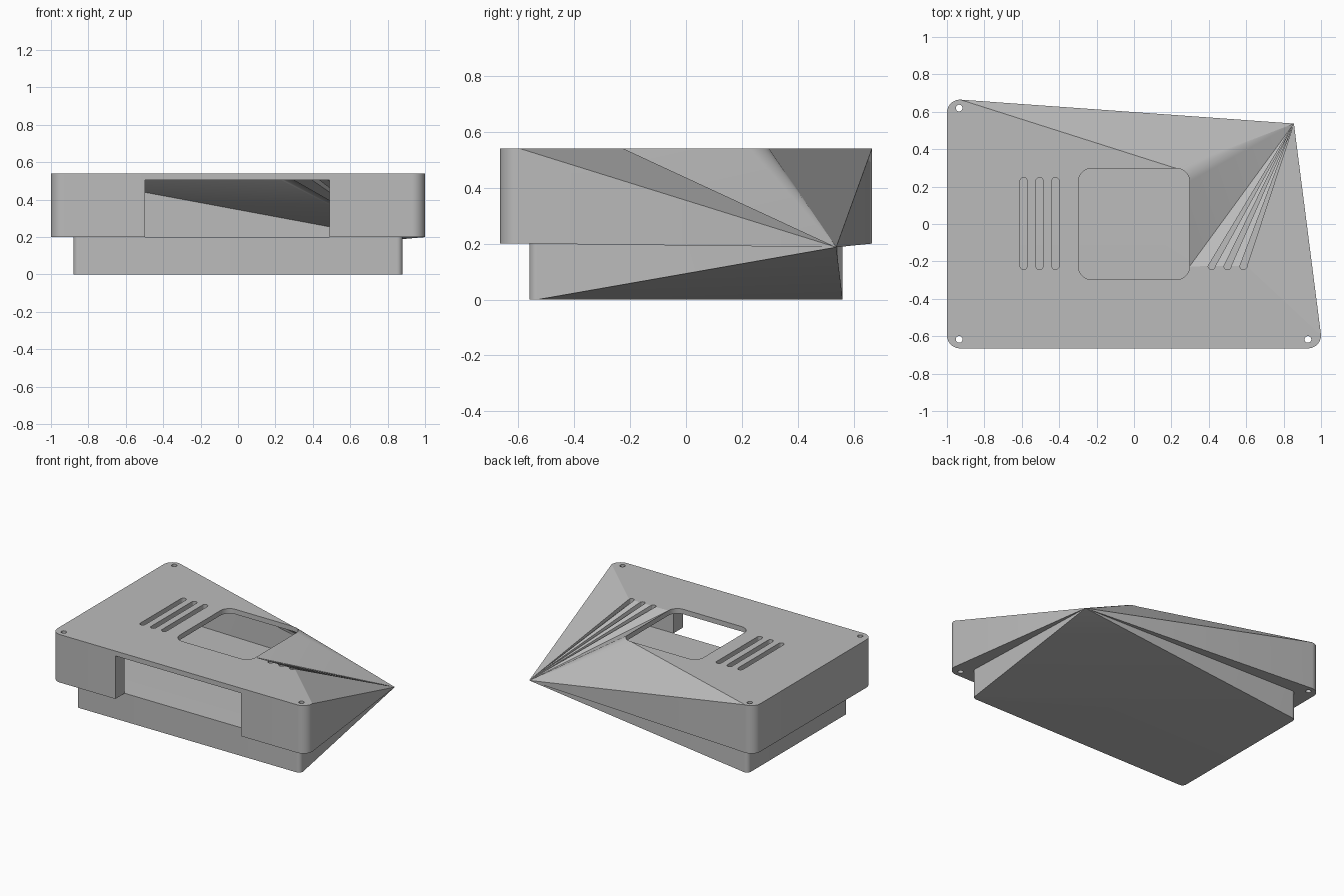
import bpy, bmesh
from math import cos, sin, pi, radians

if "Cube" in bpy.data.objects:
    bpy.data.objects.remove(bpy.data.objects["Cube"], do_unlink=True)

TOP, CEIL, FLOOR = 0.54, 0.505, 0.2
APEX = (0.855, 0.537, 0.187)      # point into which the back left corner is drawn

grey = bpy.data.materials.new("grey_plastic")
grey.use_nodes = True
colour = (0.5, 0.5, 0.5, 1)
grey.diffuse_color = colour
grey.node_tree.nodes["Principled BSDF"].inputs["Base Color"].default_value = colour


def arc(cx, cy, r, start, end, n=10):
    angles = [radians(start + (end - start) * i / n) for i in range(n + 1)]
    return [(cx + r * cos(a), cy + r * sin(a)) for a in angles]


def corners(hx, hy, r):
    """Arcs: front +x, back +x, back -x, front -x."""
    x, y = hx - r, hy - r
    return (arc(x, -y, r, -90, 0), arc(x, y, r, 0, 90),
            arc(-x, y, r, 90, 180), arc(-x, -y, r, 180, 270))


def at(points, z):
    return [p if len(p) == 3 else (p[0], p[1], z) for p in points]


def face(bm, points):
    unique = list(dict.fromkeys(points))
    if len(unique) > 2:
        bm.faces.new([bm.verts.new(p) for p in unique])


def walls(bm, points, z0, z1, closed=True):
    low, high = at(points, z0), at(points, z1)
    for i in range(len(points) - (not closed)):
        j = (i + 1) % len(points)
        face(bm, [low[i], low[j], high[j], high[i]])


def fill(bm, loops, z):
    """Flat sheet: first loop is the outline, the others are holes."""
    edges = []
    for loop in loops:
        vs = [bm.verts.new(p) for p in at(loop, z)]
        edges += [bm.edges.new((vs[i - 1], vs[i])) for i in range(len(vs))]
    bmesh.ops.triangle_fill(bm, use_beauty=True, use_dissolve=False,
                            edges=edges, normal=(0, 0, 1))


def finish(bm, name):
    bmesh.ops.remove_doubles(bm, verts=bm.verts[:], dist=0.0002)
    bmesh.ops.recalc_face_normals(bm, faces=bm.faces[:])
    mesh = bpy.data.meshes.new(name)
    bm.to_mesh(mesh)
    bm.free()
    obj = bpy.data.objects.new(name, mesh)
    bpy.context.collection.objects.link(obj)
    mesh.materials.append(grey)
    bpy.ops.object.select_all(action='DESELECT')
    obj.select_set(True)
    bpy.context.view_layer.objects.active = obj
    bpy.ops.object.shade_smooth_by_angle(angle=radians(12))


# Outlines: outer lid, cavity (same as the base), window, slots, screw holes
o_fr, _, o_bl, o_fl = corners(1.0, 0.665, 0.07)
c_fr, _, c_bl, c_fl = corners(0.88, 0.56, 0.03)
w_fr, w_br, w_bl, w_fl = corners(0.297, 0.297, 0.07)
o_gap = [(-0.497, -0.665), (0.49, -0.665)]
c_gap = [(-0.497, -0.56), (0.49, -0.56)]
SLOT_R = 0.019
left_slots = [arc(x, 0.23, SLOT_R, 0, 180) + arc(x, -0.225, SLOT_R, 180, 360)
              for x in (-0.59, -0.505, -0.42)]
slot_ends = [arc(x, -0.225, SLOT_R, 360, 180) for x in (0.585, 0.5, 0.415)]
screws = [arc(x, y, 0.018, 0, 342, 19)
          for x, y in ((0.93, -0.617), (-0.935, 0.62), (-0.935, -0.617))]


def pierced_sheet(bm, fr, bl, fl, gap, z, holes):
    """Flat panel around the window, plus the facets running to the apex."""
    outline = bl + fl + gap + fr
    for end in slot_ends:
        outline = outline + end
    for part in (w_fr, w_fl, w_bl, w_br):
        outline = outline + part[::-1]
    # the window corner on the apex side belongs to the facets only
    outline = outline[:-len(w_br)] + [w_br[-1]]
    fill(bm, [outline] + holes, z)
    chain = [fr[-1]]
    for end in slot_ends:
        face(bm, at([chain[-1], end[0], APEX], z))
        chain = [end[-1]]
    chain += [w_fr[-1]] + w_br + [bl[0]]
    for a, b in zip(chain, chain[1:]):
        face(bm, at([a, b, APEX], z))


# Lid
bm = bmesh.new()
pierced_sheet(bm, o_fr, o_bl, o_fl, o_gap, TOP, left_slots + screws)
pierced_sheet(bm, c_fr, c_bl, c_fl, c_gap, CEIL, left_slots)
outer = o_gap[1:] + o_fr + [APEX] + o_bl + o_fl + o_gap[:1]
inner = c_gap[1:] + c_fr + [APEX] + c_bl + c_fl + c_gap[:1]
walls(bm, outer, CEIL, TOP)
walls(bm, outer, FLOOR, CEIL, closed=False)
walls(bm, inner, FLOOR, CEIL, closed=False)
for hole in left_slots + [e + [APEX] for e in slot_ends] + [w_fr + w_br + w_bl + w_fl]:
    walls(bm, hole, CEIL, TOP)
for hole in screws:
    walls(bm, hole, FLOOR, TOP)

# Front opening: soffit and jambs
face(bm, at(o_gap + c_gap[::-1], CEIL))
for o, c in zip(o_gap, c_gap):
    walls(bm, [o, c], FLOOR, CEIL, closed=False)

# Underside rim of the lid, in two halves that meet at the apex
fill(bm, [o_gap[1:] + o_fr + [APEX] + c_fr[::-1] + c_gap[1:], screws[0]], FLOOR)
fill(bm, [[APEX] + o_bl + o_fl + o_gap[:1] + c_gap[:1] + c_fl[::-1] + c_bl[::-1]]
     + screws[1:], FLOOR)
finish(bm, "lid")

# Base block
bm = bmesh.new()
base = c_fr + [APEX] + c_bl + c_fl
walls(bm, base, 0, FLOOR)
for z in (0, FLOOR):
    fill(bm, [c_bl + c_fl + c_fr], z)
    face(bm, at([c_fr[-1], APEX, c_bl[0]], z))
finish(bm, "base")
